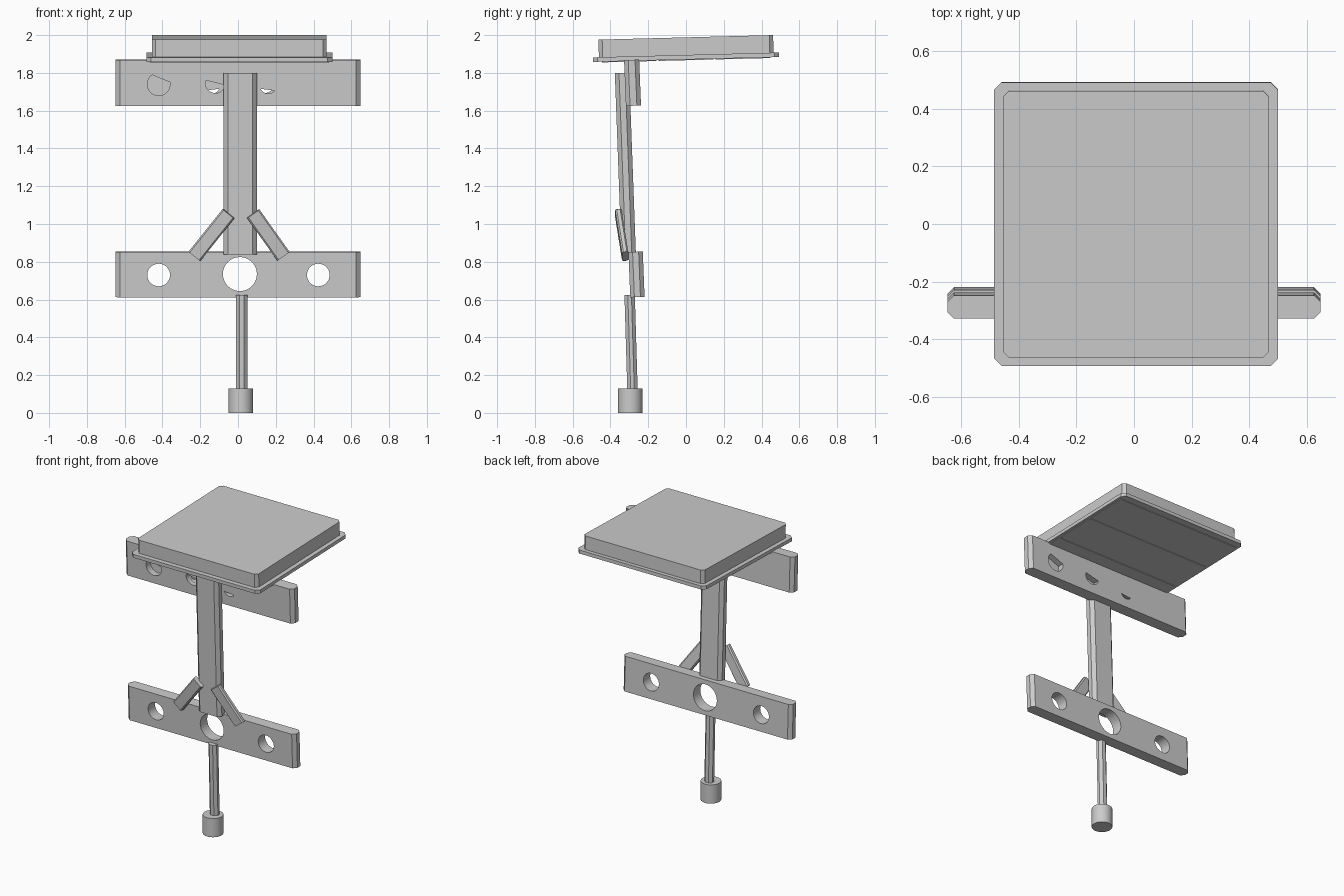
import bpy, bmesh
from math import radians, cos, sin, atan2, hypot
from mathutils import Euler, Matrix, Vector

if "Cube" in bpy.data.objects:
    bpy.data.objects.remove(bpy.data.objects["Cube"])


def prism(name, pts, h, loc, rot=(0, 0, 0)):
    """Extrude an outline along local z, centred, then rotate and place it."""
    bm = bmesh.new()
    face = bm.faces.new([bm.verts.new((x, y, -h / 2)) for x, y in pts])
    ext = bmesh.ops.extrude_face_region(bm, geom=[face])
    verts = [v for v in ext['geom'] if isinstance(v, bmesh.types.BMVert)]
    bmesh.ops.translate(bm, verts=verts, vec=(0, 0, h))
    bmesh.ops.recalc_face_normals(bm, faces=bm.faces[:])
    bm.transform(Matrix.Translation(loc) @ Euler(rot).to_matrix().to_4x4())
    me = bpy.data.meshes.new(name)
    bm.to_mesh(me)
    bm.free()
    ob = bpy.data.objects.new(name, me)
    bpy.context.collection.objects.link(ob)
    return ob


def bar(name, w, d, h, c, loc, rot=(0, 0, 0)):
    """Box with its four upright edges chamfered by c."""
    a, b = w / 2, d / 2
    pts = [(-a + c, -b), (a - c, -b), (a, -b + c), (a, b - c),
           (a - c, b), (-a + c, b), (-a, b - c), (-a, -b + c)]
    return prism(name, pts, h, loc, rot)


def arc(cx, cy, r, a0=0, a1=360, n=32):
    full = a1 - a0 == 360
    steps = n if full else n - 1
    return [(cx + r * cos(radians(a0 + (a1 - a0) * i / steps)),
             cy + r * sin(radians(a0 + (a1 - a0) * i / steps))) for i in range(n)]


def cut(ob, cutters):
    for c in cutters:
        m = ob.modifiers.new("cut", 'BOOLEAN')
        m.operation, m.solver, m.object = 'DIFFERENCE', 'EXACT', c
    me = bpy.data.meshes.new_from_object(
        ob.evaluated_get(bpy.context.evaluated_depsgraph_get()))
    ob.modifiers.clear()
    ob.data = me
    for c in cutters:
        bpy.data.objects.remove(c)


# seat: rim plate, cushion slab and shallow underside boards
TILT = 0.026
bar("seat_rim", 0.985, 0.985, 0.024, 0.025, (0.007, 0.0, 1.883), (TILT, 0, 0))
bar("seat_slab", 0.925, 0.925, 0.098, 0.02, (0.007, 0.0, 1.939), (TILT, 0, 0))
for i, y in enumerate((-0.3, 0.0, 0.3)):
    bar(f"seat_under_board_{i + 1}", 0.95, 0.29, 0.006, 0.005,
        (0.007, y, 1.870 + y * TILT), (TILT, 0, 0))

# upper cross board with shallow cut-circle pockets on both faces
upper = bar("upper_cross_board", 1.295, 0.08, 0.243, 0.022,
            (0.0, -0.283, 1.7475), (0.04, 0, 0))
pockets = [(-0.42, 1.74, 0.06, 125, 370), (-0.12, 1.745, 0.052, 163, 349),
           (0.16, 1.735, 0.045, 205, 320)]
tools = []
for x, z, r, a0, a1 in pockets:
    tools.append(prism("cutter", arc(x, z, r, a0, a1), 0.125,
                       (0, -0.3375, 0), (radians(90), 0, 0)))
    back = [(0.02 - px, pz) for px, pz in arc(x, z, r, a0, a1)]
    tools.append(prism("cutter", back, 0.125, (0, -0.2225, 0), (radians(90), 0, 0)))
cut(upper, tools)

# lower cross board with three round through holes
lower = bar("lower_cross_board", 1.295, 0.076, 0.24, 0.022,
            (0.0, -0.262, 0.733), (0.04, 0, 0))
cut(lower, [prism("cutter", arc(x, z, r), 0.4, (0, -0.262, 0), (radians(90), 0, 0))
            for x, z, r in ((-0.42, 0.73, 0.06), (0.01, 0.735, 0.09), (0.425, 0.73, 0.06))])

# post and lower leg
bar("post", 0.175, 0.076, 0.96, 0.022, (0.012, -0.321, 1.32), (0.037, 0, 0))
bar("lower_leg", 0.062, 0.055, 0.495, 0.018, (0.02, -0.291, 0.377), (0.03, 0, 0))

# slanted braces between post and lower board
for name, top, low in (("left_brace", (-0.05, -0.358, 1.055), (-0.23, -0.322, 0.83)),
                       ("right_brace", (0.08, -0.358, 1.055), (0.24, -0.322, 0.83))):
    t, l = Vector(top), Vector(low)
    v = t - l
    lean = atan2(-v.y, hypot(v.x, v.z))
    bar(name, 0.08, 0.034, v.length, 0.008, (t + l) / 2, (lean, atan2(v.x, v.z), 0))

# round foot
foot = prism("foot", arc(0.015, -0.295, 0.065), 0.13, (0, 0, 0.065))
for ob in (foot, lower, upper):
    bpy.ops.object.select_all(action='DESELECT')
    ob.select_set(True)
    bpy.context.view_layer.objects.active = ob
    bpy.ops.object.shade_smooth_by_angle(angle=radians(30))
